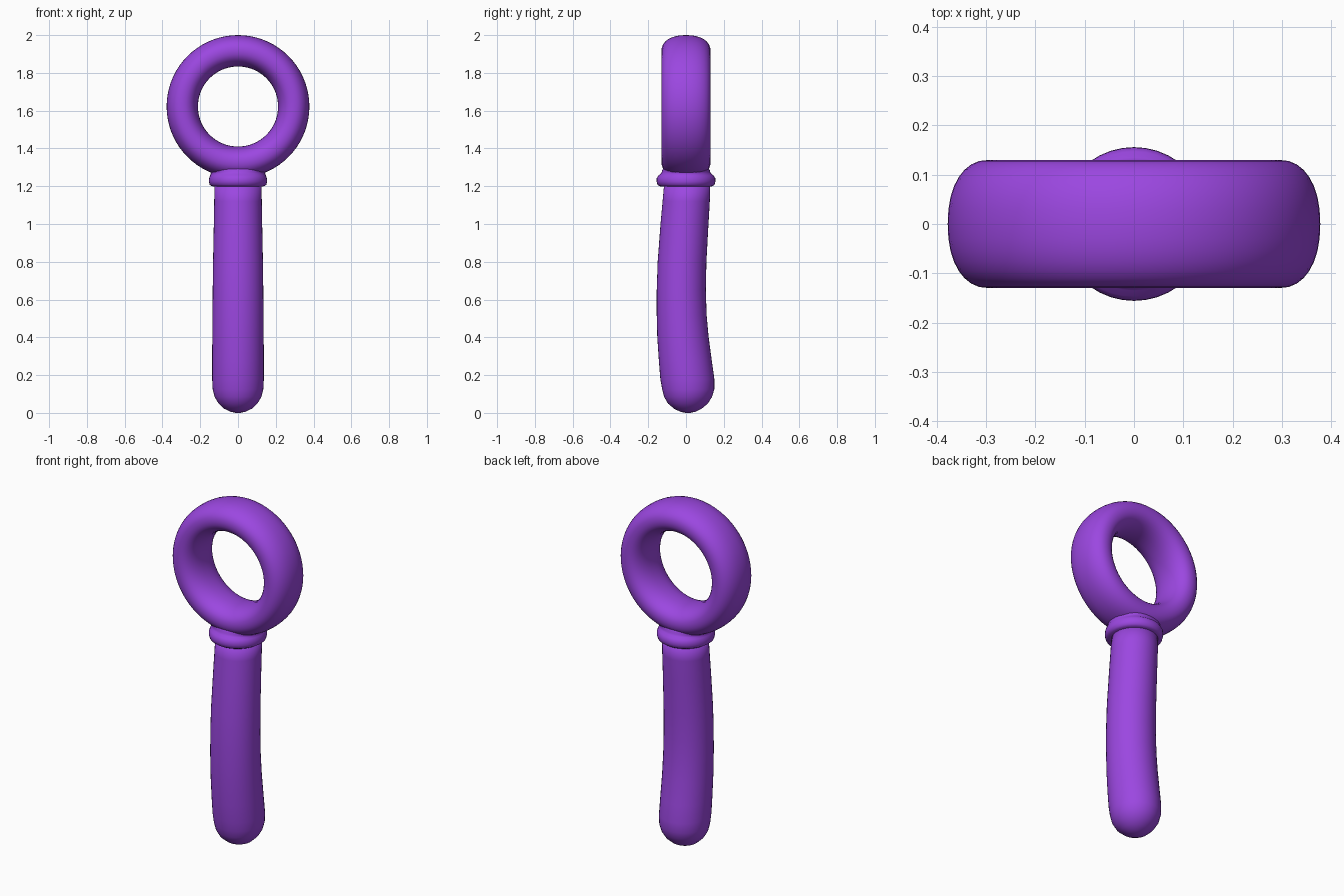
import bpy, bmesh
from math import sin, cos, pi, copysign

if "Cube" in bpy.data.objects:
    bpy.data.objects.remove(bpy.data.objects["Cube"])

purple = bpy.data.materials.new("purple")
purple.use_nodes = True
colour = (0.33, 0.063, 0.75, 1)
purple.diffuse_color = colour
purple.node_tree.nodes["Principled BSDF"].inputs["Base Color"].default_value = colour


def loft(name, rings, closed=False):
    """Skin a list of point rings, capping the ends unless closed."""
    bm = bmesh.new()
    loops = [[bm.verts.new(p) for p in ring] for ring in rings]
    n = len(loops[0])
    pairs = list(zip(loops, loops[1:]))
    if closed:
        pairs.append((loops[-1], loops[0]))
    else:
        bm.faces.new(loops[0])
        bm.faces.new(loops[-1])
    for a, b in pairs:
        for i in range(n):
            j = (i + 1) % n
            bm.faces.new((a[i], a[j], b[j], b[i]))
    bmesh.ops.recalc_face_normals(bm, faces=bm.faces)
    for f in bm.faces:
        f.smooth = True
    mesh = bpy.data.meshes.new(name)
    bm.to_mesh(mesh)
    bm.free()
    mesh.materials.append(purple)
    obj = bpy.data.objects.new(name, mesh)
    bpy.context.collection.objects.link(obj)
    return obj


def disc(z, rx, ry, y=0, n=40):
    return [(rx * cos(2 * pi * i / n), y + ry * sin(2 * pi * i / n), z) for i in range(n)]


def power(v, e):
    return copysign(abs(v) ** e, v)


# Broad ring with a softened oval section
centre_z, radius, half_depth, half_width = 1.622, 0.295, 0.083, 0.13
sections = []
for k in range(72):
    a = 2 * pi * k / 72
    section = []
    for i in range(32):
        t = 2 * pi * i / 32
        r = radius + half_depth * power(cos(t), 0.9)
        section.append((r * cos(a), half_width * power(sin(t), 0.9), centre_z + r * sin(a)))
    sections.append(section)
loft("ring", sections, closed=True)

# Collar bead and the short neck flaring into the ring: (z, x radius, y radius)
collar = [(1.198, 0.115, 0.115), (1.2, 0.138, 0.14), (1.208, 0.15, 0.151),
          (1.225, 0.154, 0.156), (1.242, 0.153, 0.155), (1.256, 0.148, 0.147),
          (1.265, 0.144, 0.135), (1.275, 0.146, 0.128), (1.285, 0.157, 0.126),
          (1.298, 0.178, 0.118), (1.31, 0.18, 0.1), (1.33, 0.13, 0.08)]
loft("collar", [disc(*row) for row in collar])

# Curved handle with a rounded end: (z, x radius, y radius, y centre)
handle = [(0.0, 0.012, 0.012, 0.01), (0.006, 0.04, 0.04, 0.01), (0.022, 0.073, 0.073, 0.01),
          (0.05, 0.103, 0.106, 0.01), (0.085, 0.124, 0.127, 0.011), (0.125, 0.134, 0.138, 0.012),
          (0.18, 0.137, 0.143, 0.007), (0.28, 0.137, 0.14, -0.004), (0.4, 0.136, 0.136, -0.016),
          (0.52, 0.135, 0.132, -0.023), (0.65, 0.134, 0.13, -0.025), (0.8, 0.132, 0.129, -0.021),
          (1.0, 0.128, 0.127, -0.008), (1.12, 0.126, 0.125, 0.001), (1.22, 0.124, 0.122, 0.007)]
loft("handle", [disc(*row) for row in handle])
